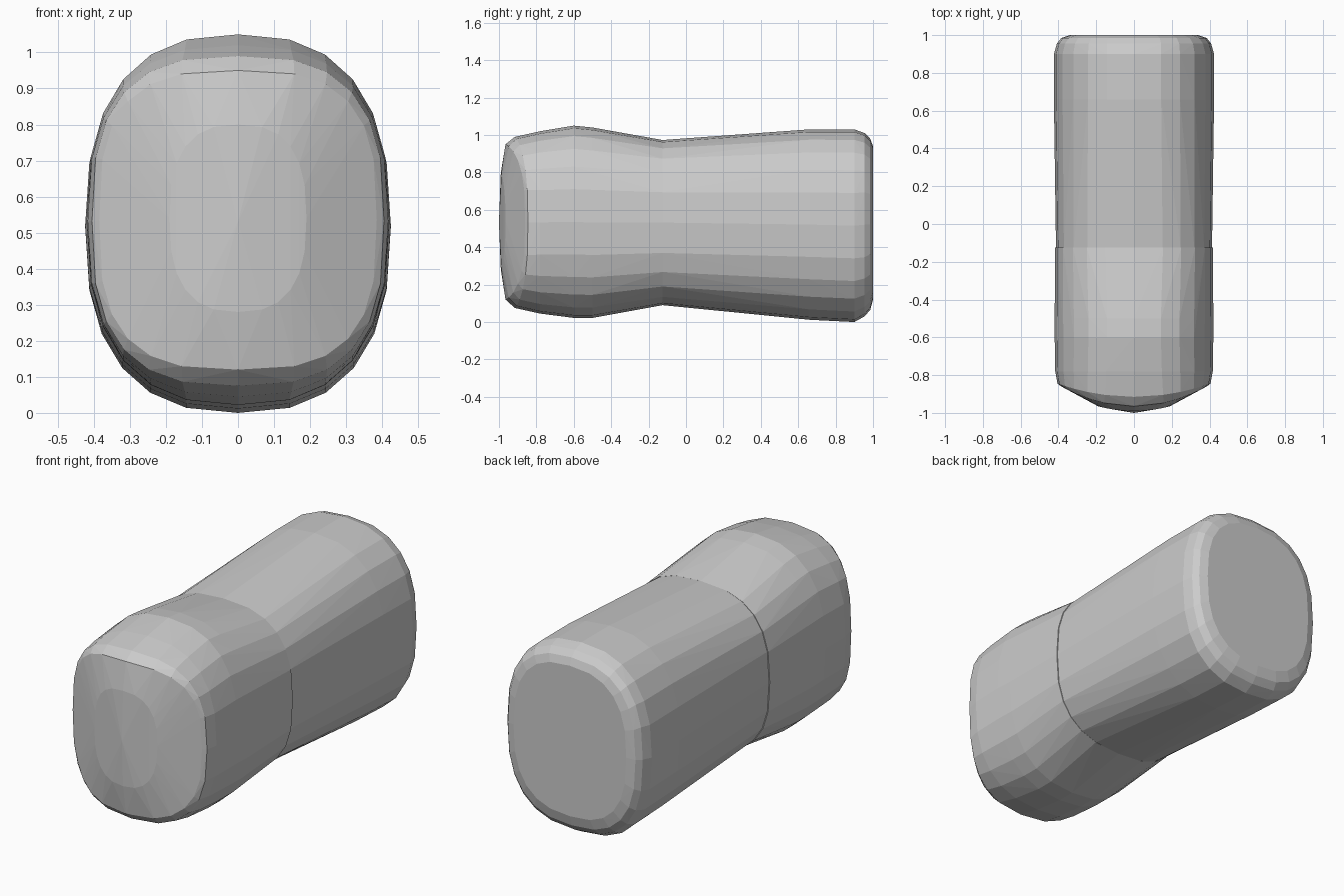
import bpy, bmesh
from math import sin, cos, tau

if "Cube" in bpy.data.objects:
    bpy.data.objects.remove(bpy.data.objects["Cube"])


def spow(v, p):
    return abs(v) ** p * (1 if v >= 0 else -1)


def hull_part(name, sections, sides=24, tip=None):
    """Convex faceted body around rounded cross-sections.
    Section: y, half width, z low, z high, roundness, sideways bow"""
    bm = bmesh.new()
    for y, hw, z0, z1, n, bow in sections:
        for i in range(sides):
            a = tau * i / sides
            u, v = spow(cos(a), 2 / n), spow(sin(a), 2 / n)
            bm.verts.new((hw * u, y + bow * u * u,
                          (z0 + z1) / 2 + (z1 - z0) / 2 * v))
    if tip:
        bm.verts.new(tip)
    res = bmesh.ops.convex_hull(bm, input=bm.verts[:])
    loose = [v for v in bm.verts if not v.link_faces]
    bmesh.ops.delete(bm, geom=loose, context='VERTS')
    bmesh.ops.recalc_face_normals(bm, faces=bm.faces[:])
    me = bpy.data.meshes.new(name)
    bm.to_mesh(me)
    bm.free()
    ob = bpy.data.objects.new(name, me)
    bpy.context.collection.objects.link(ob)
    return ob


# Short front body with a bowed nose
hull_part("front_body", [
    (-0.99, 0.19, 0.28, 0.80, 2.6, 0.025),
    (-0.965, 0.385, 0.12, 0.95, 3.0, 0.105),
    (-0.915, 0.405, 0.075, 0.99, 2.8, 0.07),
    (-0.78, 0.417, 0.045, 1.02, 2.6, 0.0),
    (-0.60, 0.42, 0.022, 1.05, 2.5, 0.0),
    (-0.50, 0.42, 0.022, 1.04, 2.5, 0.0),
    (-0.125, 0.418, 0.09, 0.973, 2.7, 0.0),
], tip=(0, -1.0, 0.53))

# Long rear body with a flat, bevelled end
hull_part("rear_body", [
    (-0.125, 0.413, 0.09, 0.973, 2.7, 0.0),
    (0.66, 0.424, 0.012, 1.03, 2.5, 0.0),
    (0.90, 0.424, 0.0, 1.03, 2.5, 0.0),
    (0.955, 0.408, 0.03, 1.01, 2.6, 0.0),
    (0.985, 0.385, 0.065, 0.98, 2.6, 0.0),
    (1.0, 0.34, 0.12, 0.94, 2.6, 0.0),
])
